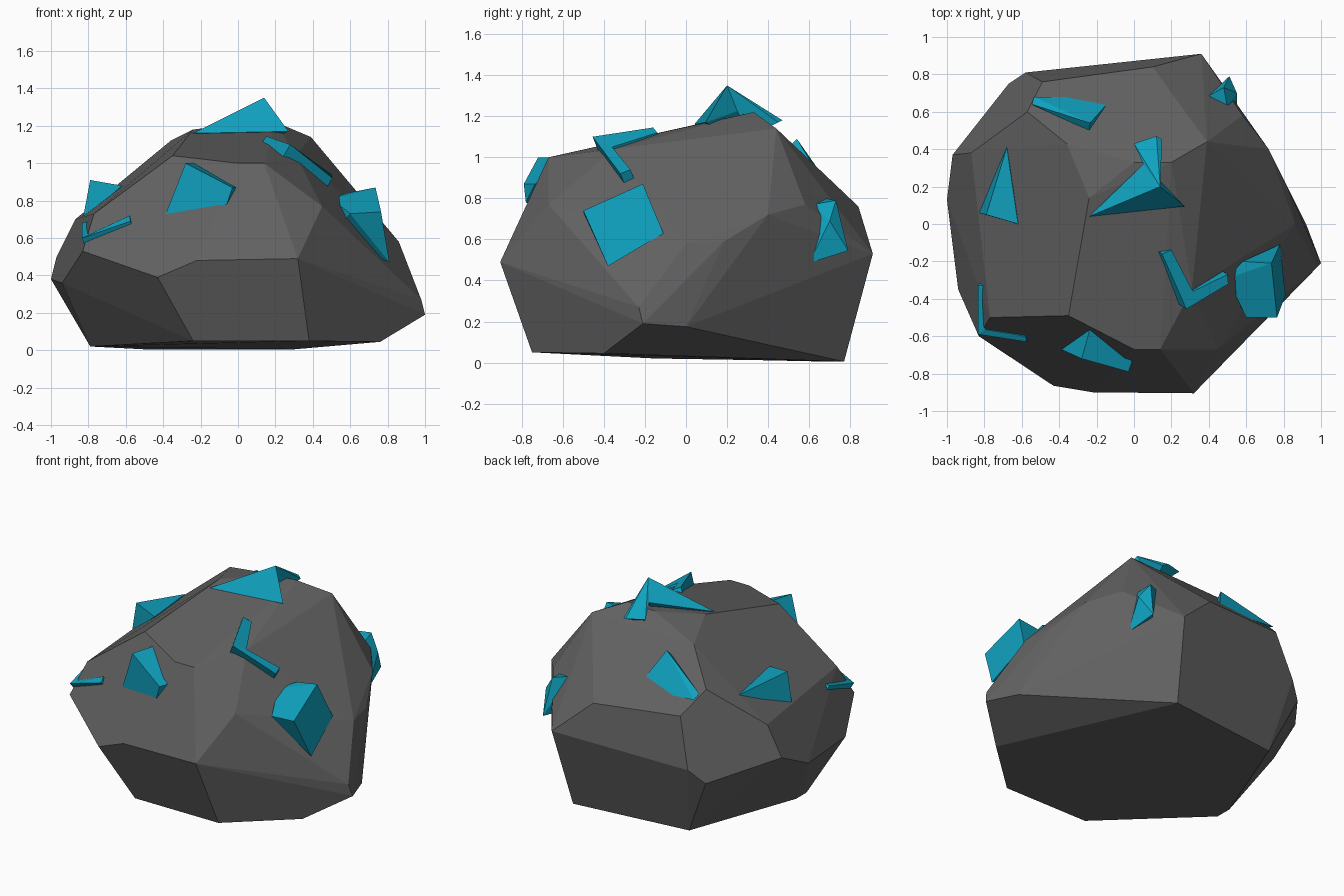
import bpy, bmesh, math
from mathutils import Vector

if "Cube" in bpy.data.objects:
    bpy.data.objects.remove(bpy.data.objects["Cube"])


def material(name, color):
    m = bpy.data.materials.new(name)
    m.diffuse_color = color
    m.use_nodes = True
    m.node_tree.nodes["Principled BSDF"].inputs["Base Color"].default_value = m.diffuse_color
    return m


STONE = material("stone", (0.12, 0.12, 0.12, 1))
TEAL = material("teal_crystal", (0.005, 0.36, 0.52, 1))


def finish(bm, name, mat):
    bmesh.ops.recalc_face_normals(bm, faces=bm.faces)
    me = bpy.data.meshes.new(name)
    bm.to_mesh(me)
    bm.free()
    me.materials.append(mat)
    ob = bpy.data.objects.new(name, me)
    bpy.context.collection.objects.link(ob)


def hull(name, mat, *groups):
    """One object from one or more convex chunks."""
    bm = bmesh.new()
    for pts in groups:
        vs = [bm.verts.new(p) for p in pts]
        r = bmesh.ops.convex_hull(bm, input=vs)
        junk = {g for g in r["geom_interior"] + r["geom_unused"]
                if isinstance(g, bmesh.types.BMVert)}
        bmesh.ops.delete(bm, geom=list(junk), context='VERTS')
    bmesh.ops.dissolve_limit(bm, angle_limit=math.radians(4),
                             verts=bm.verts, edges=bm.edges)
    finish(bm, name, mat)


def prism(name, mat, outline, vec):
    """Outline pushed along vec into the rock."""
    bm = bmesh.new()
    top = [bm.verts.new(p) for p in outline]
    low = [bm.verts.new(Vector(p) + Vector(vec)) for p in outline]
    n = len(top)
    # both L strips: outer corner is the last point, inner corner is index 2
    for ring in (top, low):
        bm.faces.new((ring[0], ring[1], ring[2], ring[5]))
        bm.faces.new((ring[5], ring[2], ring[3], ring[4]))
    for i in range(n):
        j = (i + 1) % n
        bm.faces.new((top[i], top[j], low[j], low[i]))
    finish(bm, name, mat)


# Boulder: corners of the faceted stone, by level
base = [(-.24, -.75, .05), (.38, -.75, .05), (.76, -.4, .045), (.3, .77, .005),
        (-.5, .68, .005), (-.79, -.04, .02), (-.79, -.15, .02)]
waist = [(-.43, -.865, .39), (-.22, -.9, .48), (.32, -.905, .49), (-.83, -.6, .53),
         (-.94, -.35, .36), (-1, .13, .38), (-.97, .37, .5), (-.67, .75, .39),
         (-.58, .81, .48), (.36, .91, .53), (.92, 0, .175), (1, -.21, .19),
         (.98, -.23, .27), (.86, 0, .58), (.825, .185, .59)]
shoulder = [(-.77, -.5, .73), (-.87, .38, .7), (-.57, .6, .94), (-.49, .76, .8),
            (.1, .84, .76), (.58, .58, .77), (.72, .4, .72), (.45, -.67, .77)]
crown = [(-.35, -.49, 1.04), (0, -.67, 1), (.14, -.67, 1), (.31, -.35, 1.04),
         (-.24, .14, 1.18), (-.36, .43, 1.12), (0, .33, 1.21), (.2, .33, 1.22),
         (.39, .44, 1.14)]
hull("boulder", STONE, base + waist + shoulder + crown)

# Crystal shards half sunk in the stone
peak, notch = (.14, .2, 1.35), (.05, .32, 1.25)
hull("top_crystal", TEAL,
     [(-.24, .04, 1.16), peak, (.27, .095, 1.17), notch, (.1, .2, 1.1)],
     [notch, (0, .43, 1.19), (.12, .47, 1.18), (.15, .45, 1.17), peak, (.1, .3, 1.1)])
hull("left_crystal", TEAL,
     [(-.68, .41, .86), (-.79, .05, .91), (-.62, 0, .88), (-.83, .06, .7), (-.6, .1, .75)])
hull("back_left_crystal", TEAL,
     [(-.535, .68, .89), (-.11, .68, .86), (-.235, .54, 1.09), (-.24, .5, 1.05),
      (-.545, .64, .92), (-.3, .5, .85)])
hull("back_right_crystal", TEAL,
     [(.39, .68, .8), (.5, .62, .77), (.48, .73, .79), (.51, .79, .545),
      (.55, .6, .485), (.55, .7, .69), (.3, .5, .6)])
hull("front_crystal", TEAL,
     [(-.28, -.72, 1), (-.235, -.56, 1), (-.39, -.67, .72), (-.03, -.79, .87),
      (-.01, -.735, .87), (-.06, -.78, .78), (-.15, -.6, .8)])
hull("right_crystal", TEAL,
     [(.5, -.29, .81), (.58, -.2, .84), (.735, -.21, .87), (.78, -.11, .63),
      (.765, -.5, .74), (.6, -.5, .73), (.81, -.38, .47), (.5, -.3, .6)])

# Bent crystal veins
prism("right_vein", TEAL,
      [(.15, -.16, 1.145), (.2, -.14, 1.12), (.315, -.36, 1.05), (.5, -.27, .94),
       (.505, -.32, .92), (.28, -.455, 1.1)], (-.06, .04, -.1))
prism("left_vein", TEAL,
      [(-.835, -.33, .68), (-.8, -.33, .69), (-.795, -.565, .62), (-.58, -.6, .72),
       (-.575, -.63, .69), (-.835, -.59, .6)], (.02, .03, -.05))
